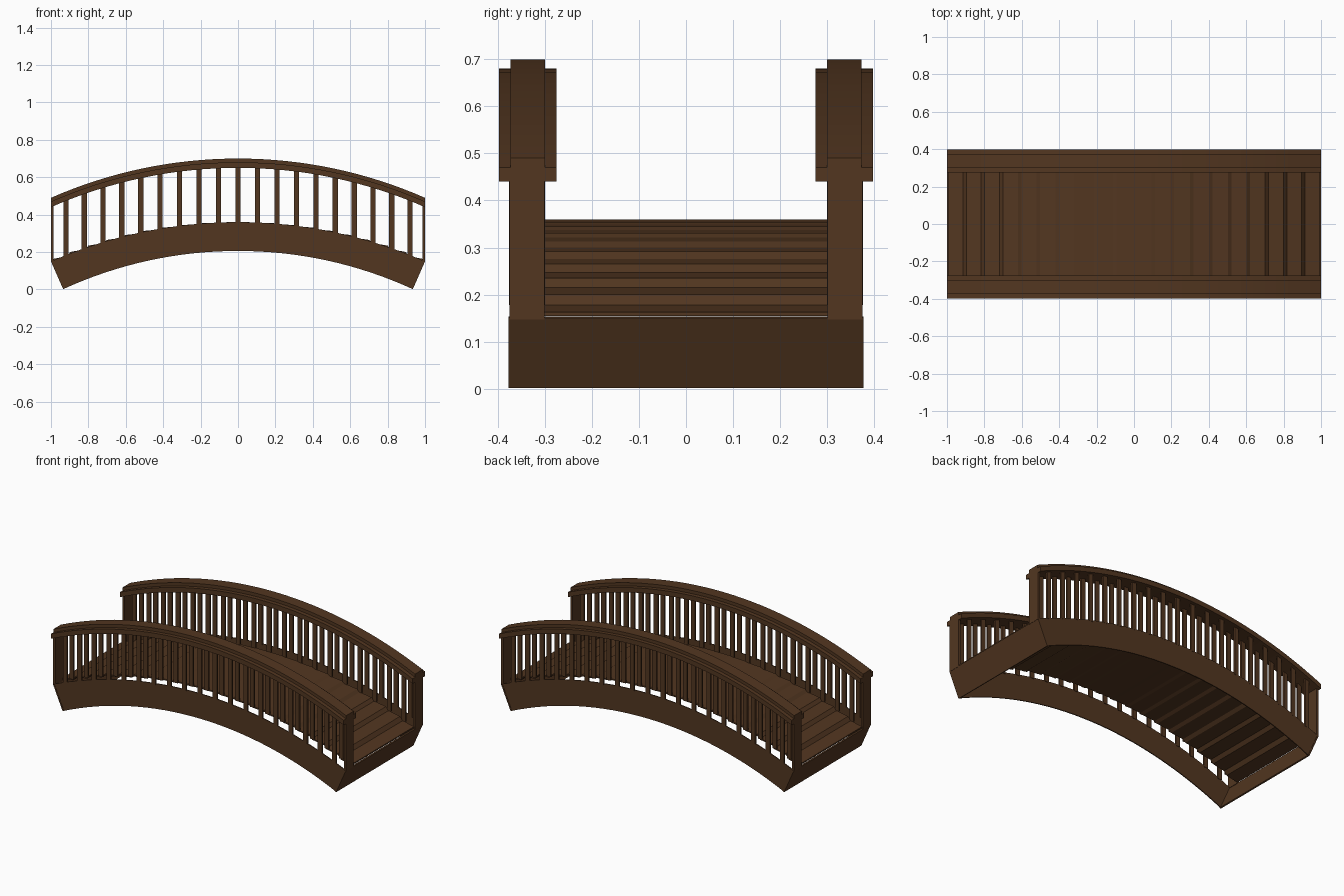
import bpy, bmesh, math
from mathutils import Matrix

if "Cube" in bpy.data.objects:
    bpy.data.objects.remove(bpy.data.objects["Cube"])

# Shared arc of the deck
R, CZ = 2.486, -2.126
HALF = math.asin(1 / R)
N = 32

wood = bpy.data.materials.new("dark_wood")
wood.diffuse_color = (0.085, 0.037, 0.0145, 1)
wood.use_nodes = True
wood.node_tree.nodes["Principled BSDF"].inputs["Base Color"].default_value = wood.diffuse_color


def arc_z(x):
    return CZ + math.sqrt(R * R - x * x)


def finish(name, bm):
    bmesh.ops.recalc_face_normals(bm, faces=bm.faces)
    me = bpy.data.meshes.new(name)
    bm.to_mesh(me)
    bm.free()
    me.materials.append(wood)
    ob = bpy.data.objects.new(name, me)
    bpy.context.collection.objects.link(ob)
    return ob


def slab(name, top, bottom, y0, y1):
    """Strip between two xz paths, extruded from y0 to y1."""
    bm = bmesh.new()
    rings = []
    for (xt, zt), (xb, zb) in zip(top, bottom):
        rings.append([bm.verts.new(p) for p in
                      ((xt, y0, zt), (xt, y1, zt), (xb, y1, zb), (xb, y0, zb))])
    for a, b in zip(rings, rings[1:]):
        for i in range(4):
            j = (i + 1) % 4
            bm.faces.new((a[i], a[j], b[j], b[i]))
    bm.faces.new(rings[0])
    bm.faces.new(rings[-1])
    return finish(name, bm)


def add_box(bm, loc, size, rot=0.0):
    bmesh.ops.create_cube(bm, size=1, matrix=Matrix.Translation(loc)
                          @ Matrix.Rotation(rot, 4, 'Y') @ Matrix.Diagonal((*size, 1)))


def radial_path(mid, end):
    """Arc path lying below the deck arc by mid at the centre and end at the tips."""
    pts = []
    for i in range(N + 1):
        t = 2 * i / N - 1
        r = R - mid - (end - mid) * t * t
        pts.append((r * math.sin(HALF * t), CZ + r * math.cos(HALF * t)))
    return pts


def raised_path(dz):
    return [(x, z + dz) for x, z in radial_path(0, 0)]


for side, s in (("front", -1), ("back", 1)):
    # Thin curved side beam
    slab(side + "_side_beam", radial_path(0, 0), radial_path(0.154, 0.162), s * 0.369, s * 0.375)
    # Handrail and narrower cap on top of it
    slab(side + "_handrail", raised_path(0.32), raised_path(0.29), s * 0.275, s * 0.397)
    slab(side + "_handrail_cap", raised_path(0.34), raised_path(0.318), s * 0.30, s * 0.373)

    # Two rows of thin vertical balusters
    for row, y in (("outer", 0.371), ("inner", 0.305)):
        bm = bmesh.new()
        for k in range(-9, 10):
            x = R * math.sin(k / 9 * math.asin(0.92 / R))
            lo, hi = arc_z(x) - 0.006, arc_z(x) + 0.295
            add_box(bm, (x, s * y, (lo + hi) / 2), (0.028, 0.010, hi - lo))
        finish(side + "_" + row + "_balusters", bm)

    # Flat end posts
    bm = bmesh.new()
    for e in (-1, 1):
        add_box(bm, (e * 0.993, s * 0.338, 0.297), (0.014, 0.075, 0.30))
    finish(side + "_end_posts", bm)

# Thin stepped deck: shallow treads joined by short sloped risers
COUNT = 20
step = 2 * HALF / COUNT
deck = []
for k in range(COUNT):
    a = -HALF + (k + 0.5) * step
    x, z = R * math.sin(a), CZ + R * math.cos(a)
    h = 0.41 * step * R * math.cos(a)
    deck += [(x - h, z + h * math.tan(a * 0.5)), (x + h, z - h * math.tan(a * 0.5))]
slab("deck_planks", deck, [(x, z - 0.008) for x, z in deck], -0.303, 0.303)

# Sloped boards closing both ends
for side, e in (("left", -1), ("right", 1)):
    r0 = R - 0.162
    outer = [(e * R * math.sin(HALF), CZ + R * math.cos(HALF)),
             (e * r0 * math.sin(HALF), CZ + r0 * math.cos(HALF))]
    inner = [(x - e * 0.008, z + 0.003) for x, z in outer]
    slab(side + "_end_board", outer, inner, -0.377, 0.377)
